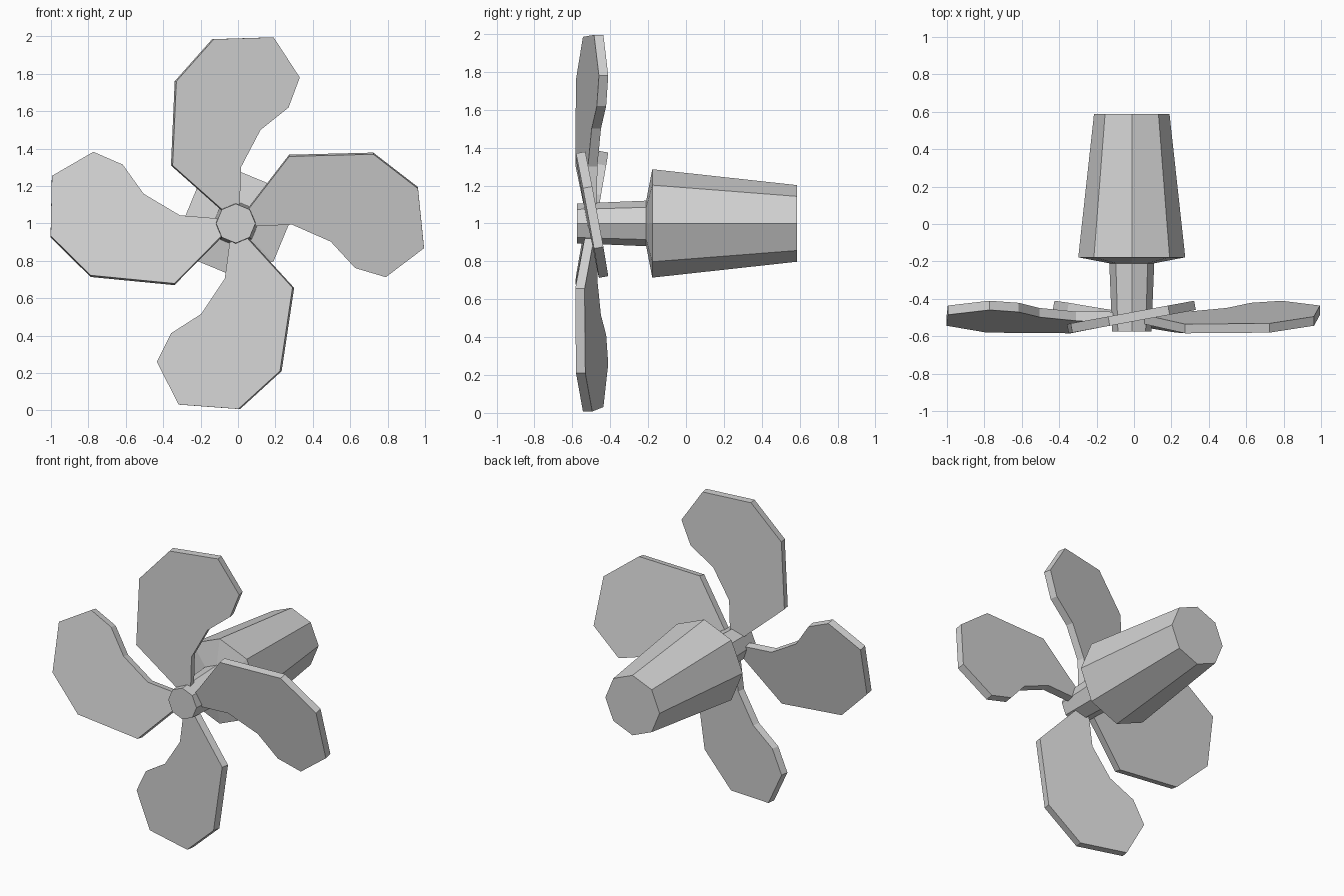
import bpy
import bmesh
import math
from mathutils import Matrix, Vector

if "Cube" in bpy.data.objects:
    bpy.data.objects.remove(bpy.data.objects["Cube"])

HUB = Vector((-0.012, 0.0, 1.0))
TILT = math.radians(10.4)

metal = bpy.data.materials.new("light grey")
metal.diffuse_color = (0.65, 0.65, 0.65, 1.0)
metal.use_nodes = True
metal.node_tree.nodes["Principled BSDF"].inputs["Base Color"].default_value = metal.diffuse_color


def make_object(name, bm):
    bmesh.ops.recalc_face_normals(bm, faces=bm.faces)
    mesh = bpy.data.meshes.new(name)
    bm.to_mesh(mesh)
    bm.free()
    mesh.materials.append(metal)
    obj = bpy.data.objects.new(name, mesh)
    bpy.context.collection.objects.link(obj)
    return obj


def turned(name, profile, sides=8):
    """Closed faceted body around the hub axis; profile holds (y, radius)."""
    bm = bmesh.new()
    rings = []
    for y, r in profile:
        angles = [2 * math.pi * i / sides for i in range(sides)]
        rings.append([bm.verts.new(HUB + Vector((r * math.cos(a), y, r * math.sin(a))))
                      for a in angles])
    for a, b in zip(rings, rings[1:]):
        for i in range(sides):
            j = (i + 1) % sides
            bm.faces.new((a[i], a[j], b[j], b[i]))
    bm.faces.new(rings[0])
    bm.faces.new(rings[-1])
    return make_object(name, bm)


def blade(name, angle):
    """Flat pitched slab, turned counterclockwise about the hub axis."""
    outline = [(0.01, 0.05), (0.018, 0.12), (0.023, 0.30), (0.128, 0.50),
               (0.278, 0.62), (0.338, 0.78), (0.198, 0.995), (-0.122, 0.985),
               (-0.322, 0.76), (-0.342, 0.31), (-0.055, 0.055)]
    bm = bmesh.new()
    front = bm.faces.new([bm.verts.new((x / math.cos(TILT), -0.025, z)) for x, z in outline])
    back = bmesh.ops.extrude_face_region(bm, geom=[front], use_keep_orig=True)
    moved = [v for v in back["geom"] if isinstance(v, bmesh.types.BMVert)]
    bmesh.ops.translate(bm, verts=moved, vec=(0, 0.05, 0))
    place = (Matrix.Translation(HUB + Vector((0, -0.497, 0)))
             @ Matrix.Rotation(-math.radians(angle), 4, 'Y')
             @ Matrix.Rotation(TILT, 4, 'Z'))
    bmesh.ops.transform(bm, matrix=place, verts=bm.verts)
    return make_object(name, bm)


# Shaft and tapered motor housing
turned("shaft", [(-0.575, 0.105), (-0.19, 0.121)])
turned("housing", [(-0.21, 0.12), (-0.178, 0.286), (0.587, 0.202)])

# Four unevenly spaced blades
for label, angle in (("top", 0), ("left", 87), ("bottom", 174), ("right", -86)):
    blade(label + "_blade", angle)
